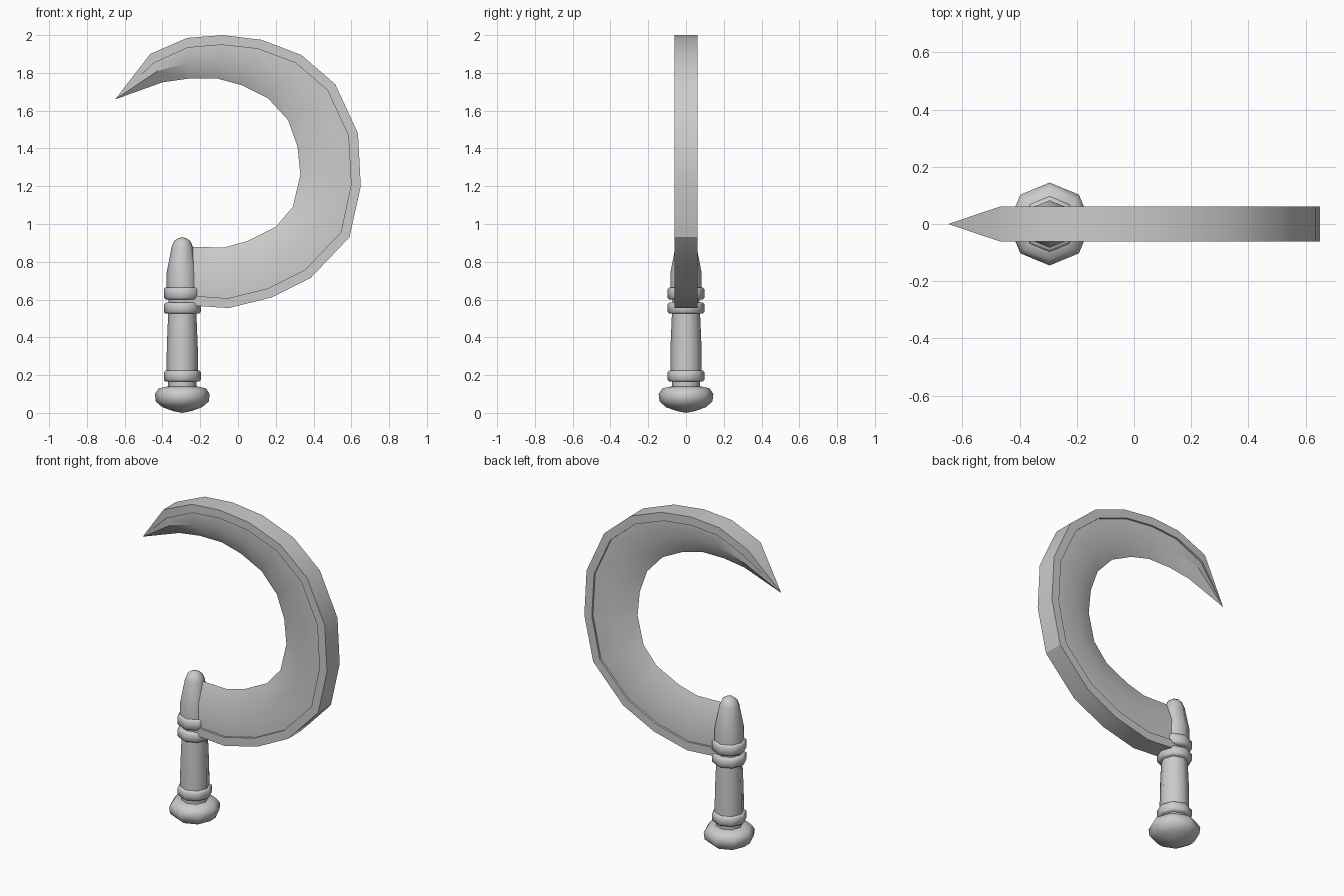
import bpy
import bmesh
from math import radians, sin, cos, tau
from mathutils import Vector

cube = bpy.data.objects.get("Cube")
if cube:
    bpy.data.objects.remove(cube, do_unlink=True)

# One plain grey for the whole tool
grey = bpy.data.materials.new("light grey")
grey.use_nodes = True
colour = (0.6, 0.6, 0.6, 1)
grey.diffuse_color = colour
grey.node_tree.nodes["Principled BSDF"].inputs["Base Color"].default_value = colour

HANDLE_X = -0.295
SIDES = 8


def finish(bm, name, angle):
    """Turn a bmesh into a named object, smooth except at sharp edges."""
    bmesh.ops.recalc_face_normals(bm, faces=bm.faces)
    mesh = bpy.data.meshes.new(name)
    bm.to_mesh(mesh)
    bm.free()
    mesh.materials.append(grey)
    obj = bpy.data.objects.new(name, mesh)
    bpy.context.collection.objects.link(obj)
    bpy.ops.object.select_all(action="DESELECT")
    obj.select_set(True)
    bpy.context.view_layer.objects.active = obj
    bpy.ops.object.shade_smooth_by_angle(angle=radians(angle))
    return obj


def bridge(bm, first, second):
    """Join two closed rings of equal length with quads."""
    for i in range(len(first)):
        j = (i + 1) % len(first)
        bm.faces.new((first[i], first[j], second[j], second[i]))


def fan(bm, ring, apex):
    """Close a ring to a single point."""
    for i in range(len(ring)):
        bm.faces.new((ring[i], ring[(i + 1) % len(ring)], apex))


def turned(name, profile, bottom, top):
    """Eight-sided turned part from (radius, height) pairs."""
    bm = bmesh.new()
    rings = []
    for radius, z in profile:
        rings.append([
            bm.verts.new((HANDLE_X + radius * cos(tau * i / SIDES),
                          radius * sin(tau * i / SIDES), z))
            for i in range(SIDES)])
    for first, second in zip(rings, rings[1:]):
        bridge(bm, first, second)
    fan(bm, rings[0], bm.verts.new((HANDLE_X, 0, bottom)))
    fan(bm, rings[-1], bm.verts.new((HANDLE_X, 0, top)))
    return finish(bm, name, 50)


def collar(name, low, high, radius):
    """Raised band with softened rims."""
    edge = 0.01
    turned(name, [(radius - edge, low), (radius, low + edge),
                  (radius, high - edge), (radius - edge, high)], low, high)


# Handle: pommel, neck, grip, bands and the rounded cap above them
turned("pommel", [(0.05, 0.01), (0.105, 0.03), (0.14, 0.06), (0.145, 0.1),
                  (0.125, 0.13), (0.08, 0.14)], 0, 0.14)
turned("pommel_neck", [(0.075, 0.13), (0.075, 0.18)], 0.13, 0.18)
turned("grip", [(0.083, 0.2), (0.082, 0.35), (0.074, 0.54)], 0.2, 0.54)
turned("blade_neck", [(0.072, 0.54), (0.072, 0.64)], 0.54, 0.64)
turned("cap", [(0.083, 0.64), (0.083, 0.74), (0.056, 0.88), (0.043, 0.91),
               (0.022, 0.925)], 0.64, 0.93)
collar("lower_collar", 0.165, 0.225, 0.098)
collar("middle_collar", 0.525, 0.585, 0.098)
collar("upper_collar", 0.6, 0.665, 0.098)

# Blade outline: the thick back and the cutting edge, from handle to point
back = [(-0.27, 0.57), (-0.05, 0.555), (0.175, 0.61), (0.385, 0.715),
        (0.59, 0.93), (0.65, 1.2), (0.635, 1.48), (0.515, 1.74),
        (0.335, 1.895), (0.125, 1.975), (-0.08, 2), (-0.27, 1.985),
        (-0.465, 1.9)]
cutting = [(-0.27, 0.88), (-0.075, 0.875), (0.05, 0.91), (0.2, 0.985),
           (0.29, 1.09), (0.33, 1.26), (0.315, 1.41), (0.265, 1.55),
           (0.16, 1.665), (0.02, 1.735), (-0.11, 1.77), (-0.26, 1.77),
           (-0.4, 1.75)]
RIM, FACE = 0.062, 0.05      # half thickness of the back rim and of the face

bm = bmesh.new()
rings = []
for outer, inner in zip(back, cutting):
    outer, inner = Vector(outer), Vector(inner)
    rim_end = outer.lerp(inner, 0.052 / (inner - outer).length)
    bevel = outer.lerp(inner, 0.6)
    half = [(outer, RIM), (rim_end, RIM), (rim_end, FACE), (bevel, FACE)]
    section = half + [(inner, 0)] + [(p, -y) for p, y in reversed(half)]
    rings.append([bm.verts.new((p.x, y, p.y)) for p, y in section])
for first, second in zip(rings, rings[1:]):
    bridge(bm, first, second)
bm.faces.new(rings[0])
fan(bm, rings[-1], bm.verts.new((-0.65, 0, 1.66)))
finish(bm, "blade", 30)
